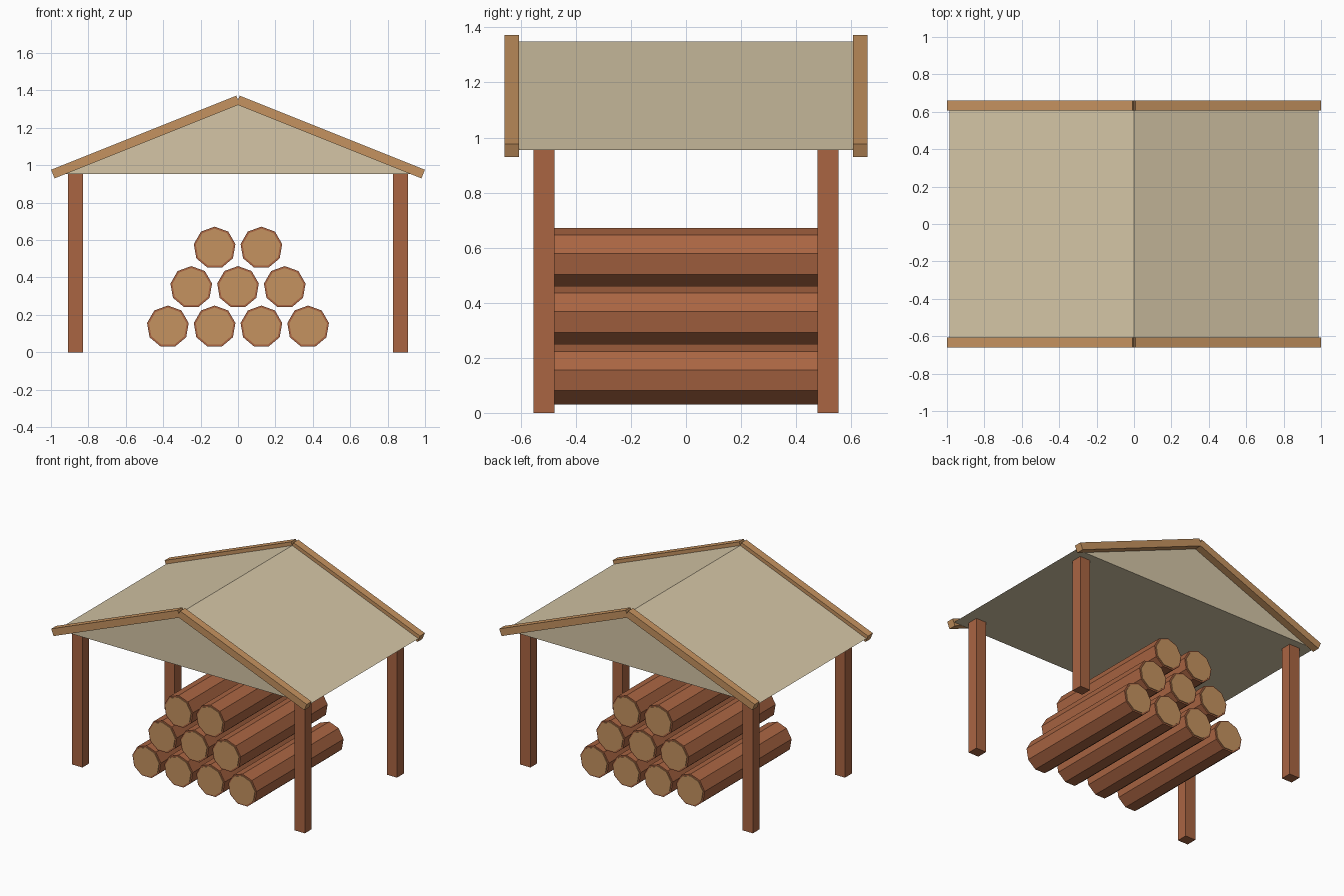
import bpy, math
from mathutils import Matrix

if "Cube" in bpy.data.objects:
    bpy.data.objects.remove(bpy.data.objects["Cube"])


def mat(name, col):
    m = bpy.data.materials.new(name)
    m.diffuse_color = (*col, 1)
    m.use_nodes = True
    m.node_tree.nodes["Principled BSDF"].inputs["Base Color"].default_value = m.diffuse_color
    return m


bark = mat("bark", (0.40, 0.13, 0.055))
cut_wood = mat("cut_wood", (0.56, 0.29, 0.115))
canvas = mat("canvas", (0.66, 0.56, 0.38))


def mesh_object(name, verts, faces, material):
    me = bpy.data.meshes.new(name)
    me.from_pydata(verts, [], faces)
    me.materials.append(material)
    ob = bpy.data.objects.new(name, me)
    bpy.context.collection.objects.link(ob)
    return ob


def box(name, size, loc, material, tilt=0):
    bpy.ops.mesh.primitive_cube_add(size=1, location=loc)
    ob = bpy.context.object
    ob.name = name
    ob.data.transform(Matrix.Diagonal((*size, 1)))
    ob.rotation_euler.y = tilt
    ob.data.materials.append(material)
    return ob


def rod(name, radius, length, x, z, material):
    # nine-sided cylinder along y with a corner pointing up
    bpy.ops.mesh.primitive_cylinder_add(vertices=9, radius=radius, depth=length,
                                        location=(x, 0, z),
                                        rotation=(math.pi / 2, 0, 0))
    ob = bpy.context.object
    ob.name = name
    ob.data.materials.append(material)
    return ob


# corner posts
for sx in (-1, 1):
    for sy in (-1, 1):
        box("post", (0.08, 0.076, 0.955), (sx * 0.87, sy * 0.515, 0.4775), bark)

# gabled roof prism
W, D, EAVE, RIDGE = 0.987, 0.608, 0.954, 1.349
profile = [(-W, EAVE), (W, EAVE), (0, RIDGE)]
mesh_object("roof", [(x, y, z) for y in (-D, D) for x, z in profile],
            [(0, 1, 2), (5, 4, 3), (0, 3, 4, 1), (1, 4, 5, 2), (2, 5, 3, 0)], canvas)

# sloping gable boards
slope = math.atan2(0.396, 0.99)
for sx in (-1, 1):
    for sy in (-1, 1):
        box("gable_board", (math.hypot(0.99, 0.396), 0.054, 0.05),
            (sx * 0.495, sy * 0.633, 1.151), cut_wood, sx * slope)

# stacked logs with pale cut ends
for row, count in enumerate((4, 3, 2)):
    z = 0.137 + row * 0.211
    for i in range(count):
        x = (i - (count - 1) / 2) * 0.25
        # vertex 0 of the cylinder lies on +Y, which the rotation turns to +Z
        rod("log", 0.113, 0.97, x, z, bark)
        rod("log_cut_end", 0.102, 0.98, x, z, cut_wood)
